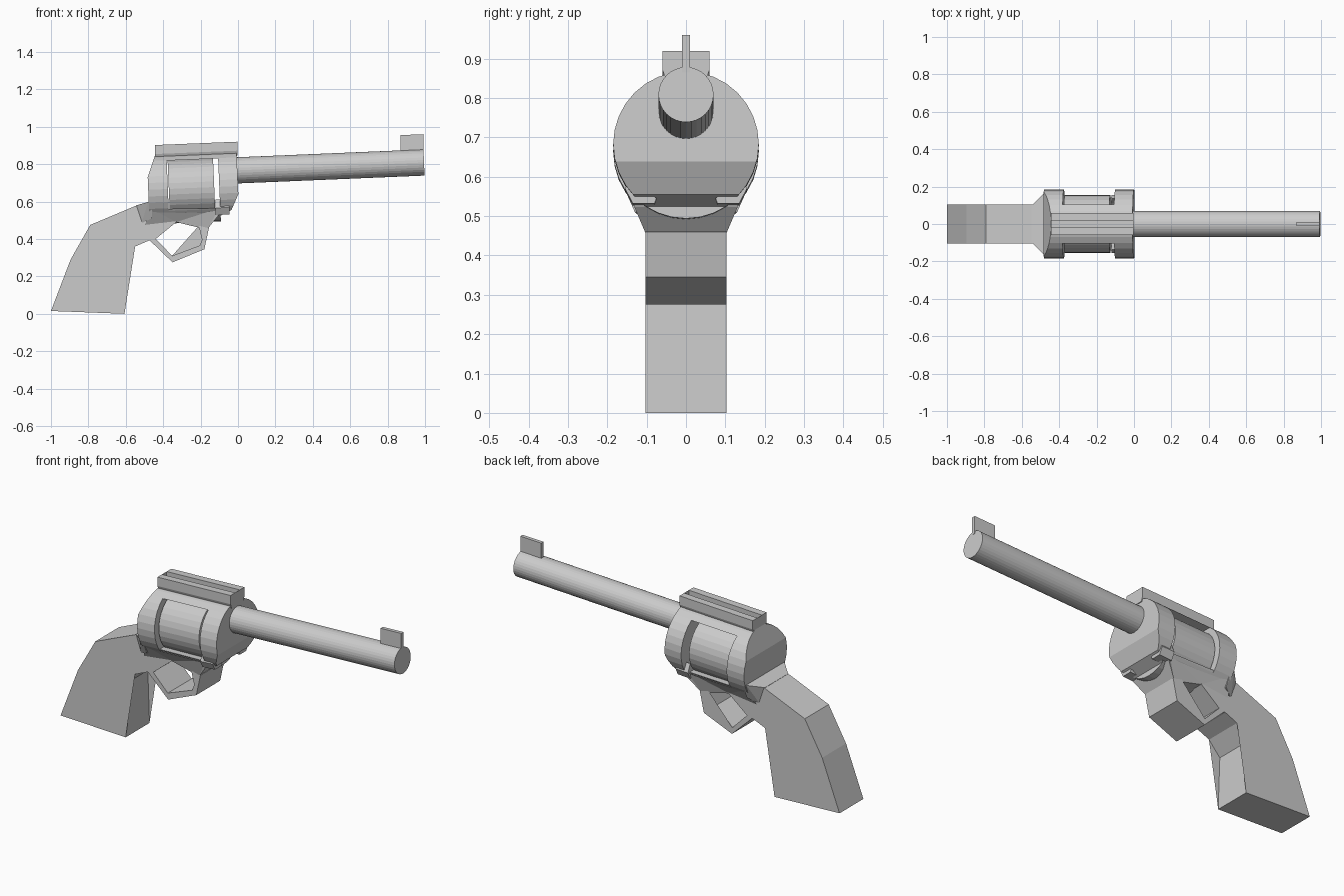
import bpy, bmesh
from mathutils import Vector, Matrix

if "Cube" in bpy.data.objects:
    bpy.data.objects.remove(bpy.data.objects["Cube"])

SLOPE = 0.042                       # the whole upper assembly tilts slightly
AXIS = Vector((1, 0, SLOPE)).normalized()


def finish(name, bm):
    bmesh.ops.recalc_face_normals(bm, faces=bm.faces)
    me = bpy.data.meshes.new(name)
    bm.to_mesh(me)
    bm.free()
    ob = bpy.data.objects.new(name, me)
    bpy.context.collection.objects.link(ob)
    return ob


def loft(name, ring_a, ring_b):
    """Closed solid between two matching rings."""
    bm = bmesh.new()
    a = [bm.verts.new(p) for p in ring_a]
    b = [bm.verts.new(p) for p in ring_b]
    caps = [bm.faces.new(a), bm.faces.new(b[::-1])]
    n = len(a)
    for i in range(n):
        j = (i + 1) % n
        bm.faces.new((a[i], b[i], b[j], a[j]))
    bmesh.ops.triangulate(bm, faces=caps)
    return finish(name, bm)


def plate(name, pts, w=0.1):
    """Side profile (x, z[, half width]) mirrored across y = 0."""
    pts = [p if len(p) == 3 else (*p, w) for p in pts]
    return loft(name, [(x, -h, z) for x, z, h in pts], [(x, h, z) for x, z, h in pts])


def tube(name, x0, x1, z_at_0, r, cuts=(), seg=32):
    """Tilted cylinder; each cut is (x, z, nx, nz), removing the side the normal points to."""
    bm = bmesh.new()
    mid = (x0 + x1) / 2
    m = Matrix.Translation((mid, 0, z_at_0 + SLOPE * mid)) @ AXIS.to_track_quat('Z', 'Y').to_matrix().to_4x4()
    bmesh.ops.create_cone(bm, cap_ends=True, segments=seg, radius1=r, radius2=r,
                          depth=x1 - x0, matrix=m)
    for x, z, nx, nz in cuts:
        bmesh.ops.bisect_plane(bm, geom=bm.verts[:] + bm.edges[:] + bm.faces[:],
                               plane_co=(x, 0, z), plane_no=(nx, 0, nz), clear_outer=True)
        bmesh.ops.holes_fill(bm, edges=[e for e in bm.edges if e.is_boundary], sides=0)
    return finish(name, bm)


# Barrel and front sight
tube("barrel", -0.01, 0.995, 0.767, 0.07)
plate("front_sight", [(0.868, 0.86), (0.868, 0.955), (0.993, 0.96), (0.993, 0.865)], 0.01)

# Frame: front and rear rings joined by straps above and below the drum
C = 0.683
tube("frame_front", -0.10, 0, C, 0.185,
     [(0, 0.635, 0.08, -0.035), (-0.035, 0.555, 0.04, -0.075)])
tube("frame_rear", -0.48, -0.375, C, 0.185, [(-0.48, 0.74, -0.12, 0.04)])
tube("top_strap", -0.376, -0.099, C, 0.185, [(0, C + 0.152, SLOPE, -1)])
tube("bottom_strap", -0.376, -0.099, C, 0.185, [(0, C - 0.118, -SLOPE, 1)])
tube("drum", -0.37, -0.127, C, 0.155)

# Sighting rail with a central groove
rail = [(-0.06, 0.872), (-0.06, 0.92), (-0.02, 0.92), (-0.02, 0.892),
        (0.02, 0.892), (0.02, 0.92), (0.06, 0.92), (0.06, 0.872), (0.05, 0.845), (-0.05, 0.845)]
loft("top_rail", [(-0.445, y, z - 0.018) for y, z in rail], [(-0.003, y, z) for y, z in rail])

# Grip, flaring into the rear ring
plate("grip", [(-1, 0.015), (-0.895, 0.29), (-0.79, 0.475), (-0.545, 0.578), (-0.46, 0.6),
               (-0.33, 0.54), (-0.33, 0.49), (-0.44, 0.4), (-0.48, 0.39), (-0.55, 0.36),
               (-0.617, 0.285), (-0.607, 0)], 0.103)
plate("grip_flare", [(-0.547, 0.579, 0.1), (-0.515, 0.485, 0.1), (-0.46, 0.51, 0.13),
                     (-0.46, 0.6, 0.17), (-0.48, 0.598, 0.165)])

# Lower frame, widening upwards to meet the bottom strap
plate("lower_frame", [(-0.5, 0.47, 0.1), (-0.33, 0.49, 0.1), (-0.165, 0.45, 0.1),
                      (-0.105, 0.525, 0.132), (-0.1, 0.565, 0.14), (-0.46, 0.56, 0.15)])

# Trigger guard loop
plate("trigger_guard", [(-0.48, 0.4), (-0.35, 0.275), (-0.18, 0.345), (-0.155, 0.46),
                        (-0.21, 0.47), (-0.175, 0.44), (-0.205, 0.365), (-0.352, 0.31),
                        (-0.44, 0.4), (-0.46, 0.42)], 0.103)

# Small lugs either side under the front ring
lug = [(0.075, 0.54), (0.11, 0.57), (0.135, 0.61), (0.155, 0.565), (0.135, 0.527), (0.08, 0.527)]
for side, label in ((1, "left"), (-1, "right")):
    loft("front_lug_" + label, [(-0.12, side * y, z) for y, z in lug],
         [(-0.045, side * y, z + 0.005) for y, z in lug])
